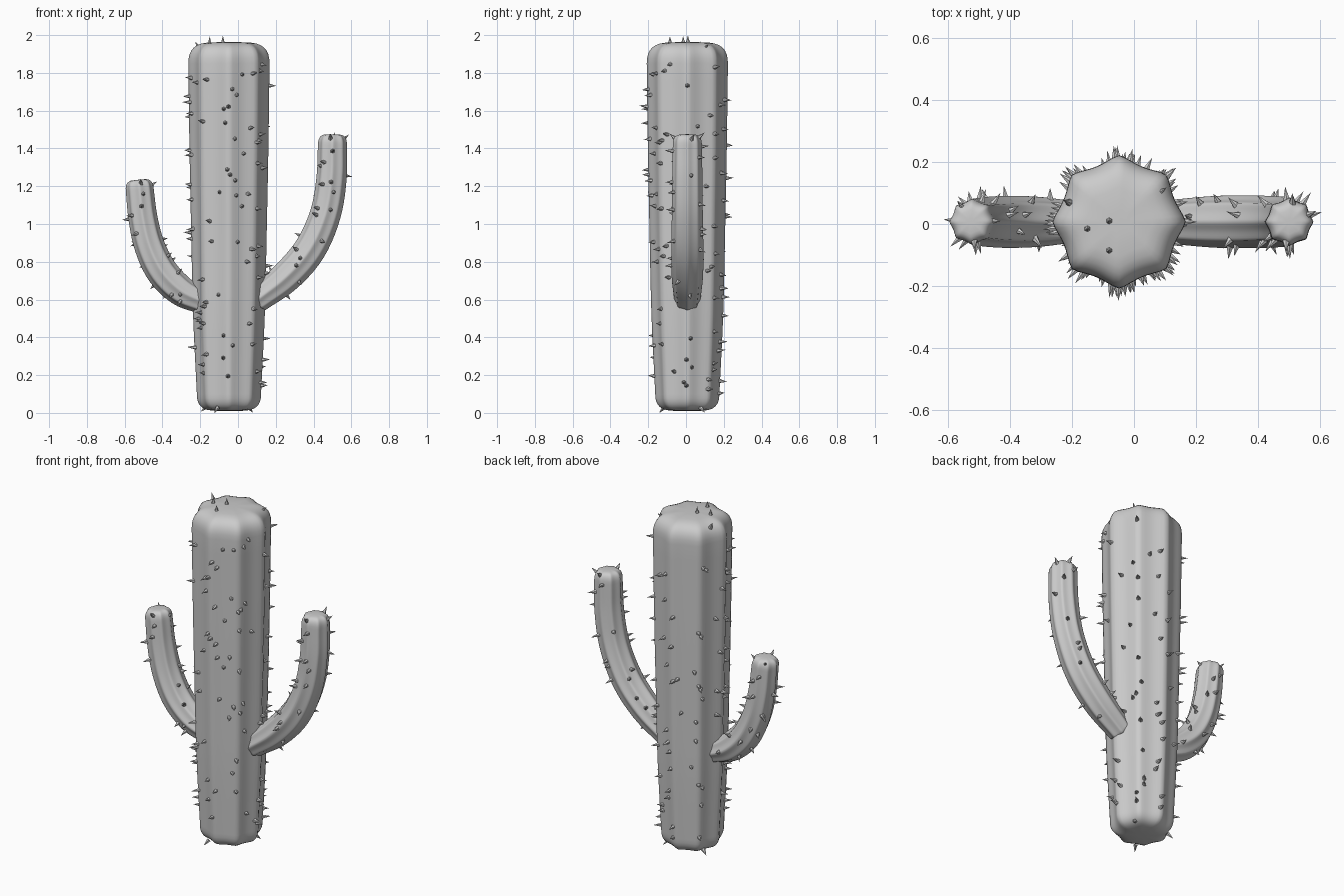
import bpy, bmesh, math, random
from mathutils import Vector, Matrix

if "Cube" in bpy.data.objects:
    bpy.data.objects.remove(bpy.data.objects["Cube"])

random.seed(7)
RIBS, SIDES, CY = 8, 64, 0.007


def rib(a):
    # sharp-ish ridges with shallow concave grooves between them
    return 1.012 - 0.115 * math.sqrt(math.sin(RIBS / 2 * a) ** 2 + 0.012)


def smooth_path(pts, steps=5):
    # Catmull-Rom through (x, z, radius) control points
    p = [Vector(q) for q in pts]
    p = [2 * p[0] - p[1]] + p + [2 * p[-1] - p[-2]]
    out = []
    for i in range(1, len(p) - 2):
        a, b, c, d = p[i - 1:i + 3]
        for k in range(steps):
            t = k / steps
            out.append(0.5 * (2 * b + (c - a) * t + (2 * a - 5 * b + 4 * c - d) * t * t
                              + (3 * b - a - 3 * c + d) * t ** 3))
    return out + [p[-2]]


def frames(path):
    # centre, tangent, side direction and radius per ring
    res = []
    for i, q in enumerate(path):
        d = path[min(i + 1, len(path) - 1)] - path[max(i - 1, 0)]
        t = Vector((d.x, 0, d.y)).normalized()
        res.append((Vector((q.x, CY, q.y)), t, Vector((0, 1, 0)).cross(t), q.z))
    return res


def ribbed_body(name, fr, cap0, cap1):
    bm = bmesh.new()
    n = 8
    rings = []
    for k in range(n, 0, -1):
        a = k / n * math.radians(89)
        c, t, s, r = fr[0]
        rings.append((c - t * cap0 * math.sin(a) ** 0.85, s, r * math.cos(a) ** 0.42))
    rings += [(c, s, r) for c, t, s, r in fr]
    for k in range(1, n + 1):
        a = k / n * math.radians(89)
        c, t, s, r = fr[-1]
        rings.append((c + t * cap1 * math.sin(a) ** 0.85, s, r * math.cos(a) ** 0.42))
    loops = []
    for c, s, r in rings:
        loop = []
        for j in range(SIDES):
            a = 2 * math.pi * j / SIDES
            loop.append(bm.verts.new(c + (s * math.cos(a) + Vector((0, math.sin(a), 0))) * r * rib(a)))
        loops.append(loop)
    for l0, l1 in zip(loops, loops[1:]):
        for j in range(SIDES):
            k = (j + 1) % SIDES
            bm.faces.new((l0[j], l0[k], l1[k], l1[j]))
    bm.faces.new(loops[0][::-1])
    bm.faces.new(loops[-1])
    bmesh.ops.recalc_face_normals(bm, faces=bm.faces)
    me = bpy.data.meshes.new(name)
    bm.to_mesh(me)
    bm.free()
    for f in me.polygons:
        f.use_smooth = True
    ob = bpy.data.objects.new(name, me)
    bpy.context.collection.objects.link(ob)


def add_spine(bm, pos, direction, length):
    rot = direction.to_track_quat('Z', 'Y').to_matrix().to_4x4()
    mid = pos + direction * (length / 2 - 0.005)
    bmesh.ops.create_cone(bm, cap_ends=True, segments=6, radius1=0.0125, radius2=0.0,
                          depth=length, matrix=Matrix.Translation(mid) @ rot)


def spines(name, fr, count, start, extra):
    bm = bmesh.new()
    for i in range(count):
        # even spread along the length, random around it
        u = start + (1 - start) * (i + random.random()) / count
        f = u * (len(fr) - 1)
        k = min(int(f), len(fr) - 2)
        w = f - k
        c = fr[k][0].lerp(fr[k + 1][0], w)
        t, s = fr[k][1], fr[k][2]
        r = fr[k][3] * (1 - w) + fr[k + 1][3] * w
        a = math.pi / 4 * random.randrange(8) + random.gauss(0, 0.2)
        d = s * math.cos(a) + Vector((0, math.sin(a), 0))
        tilt = (d + t * random.uniform(-0.15, 0.15)).normalized()
        add_spine(bm, c + d * r * rib(a), tilt, random.uniform(0.034, 0.05))
    for pos, d in extra:
        add_spine(bm, Vector(pos), Vector(d).normalized(), 0.042)
    me = bpy.data.meshes.new(name)
    bm.to_mesh(me)
    bm.free()
    ob = bpy.data.objects.new(name, me)
    bpy.context.collection.objects.link(ob)


# trunk, slightly wider towards the top
trunk = frames(smooth_path([(-0.048, 0.1, 0.17), (-0.048, 0.52, 0.19), (-0.048, 0.95, 0.2),
                            (-0.048, 1.4, 0.209), (-0.048, 1.85, 0.215)]))
ribbed_body("trunk", trunk, 0.09, 0.113)
spines("trunk_spines", trunk, 135, 0.0, [
    ((-0.08, 0.01, 1.961), (0, 0, 1)), ((-0.15, -0.015, 1.957), (0, 0, 1)),
    ((-0.08, -0.085, 1.957), (0, 0, 1)), ((-0.21, 0.07, 1.935), (-0.5, 0.2, 1)),
    ((0.08, 0.1, 1.93), (0.7, 0.5, 0.6)), ((-0.11, -0.12, 0.025), (-0.4, -0.6, -0.7)),
    ((0.06, 0.08, 0.025), (0.5, 0.5, -0.6)), ((-0.17, 0.08, 0.03), (-0.7, 0.3, -0.6))])

# right arm
right = frames(smooth_path([(0.11, 0.605, 0.07), (0.255, 0.72, 0.083), (0.38, 0.865, 0.085),
                            (0.462, 1.05, 0.082), (0.495, 1.24, 0.08), (0.5, 1.415, 0.077)]))
ribbed_body("right_arm", right, 0.03, 0.06)
spines("right_arm_spines", right, 28, 0.12, [
    ((0.56, 0.03, 1.45), (0.7, 0.3, 0.6)), ((0.49, -0.06, 1.455), (0, -0.7, 0.6)),
    ((0.51, 0.07, 1.46), (0, 0.7, 0.6))])

# left arm
left = frames(smooth_path([(-0.19, 0.59, 0.066), (-0.3, 0.645, 0.08), (-0.4, 0.745, 0.084),
                           (-0.467, 0.88, 0.081), (-0.503, 1.03, 0.077), (-0.52, 1.18, 0.074)]))
ribbed_body("left_arm", left, 0.03, 0.055)
spines("left_arm_spines", left, 26, 0.12, [
    ((-0.46, 0.01, 1.205), (0.8, 0, 0.5)), ((-0.515, -0.055, 1.215), (0, -0.7, 0.6)),
    ((-0.55, 0.05, 1.21), (-0.5, 0.6, 0.6))])
